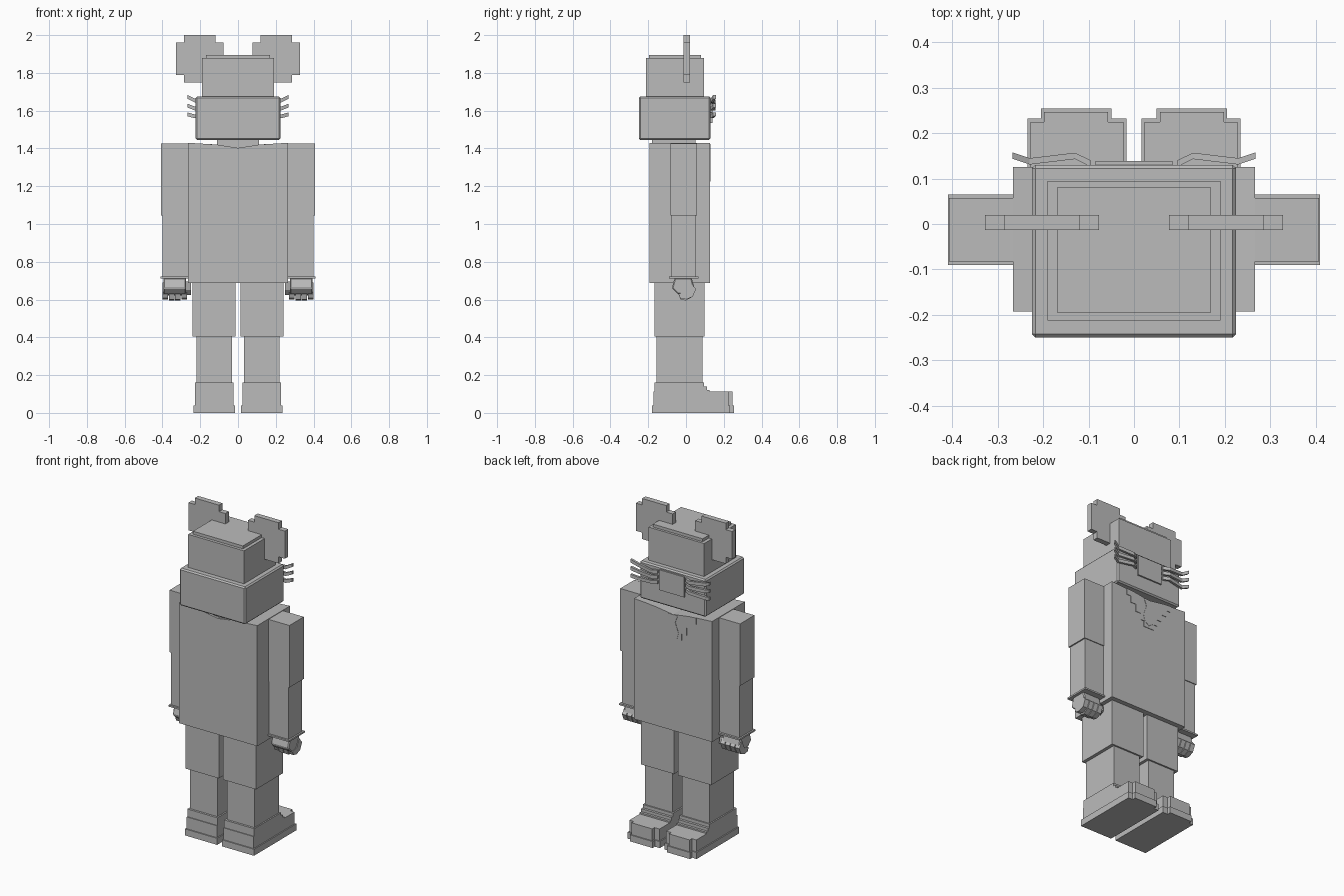
import bpy
import bmesh
from mathutils import Vector

cube = bpy.data.objects.get("Cube")
if cube:
    bpy.data.objects.remove(cube, do_unlink=True)

grey = bpy.data.materials.new("plain_grey")
grey.use_nodes = True
tone = (0.5, 0.5, 0.5, 1)
grey.diffuse_color = tone
grey.node_tree.nodes["Principled BSDF"].inputs["Base Color"].default_value = tone


def finish(name, bm, bevel=0):
    bmesh.ops.recalc_face_normals(bm, faces=bm.faces)
    mesh = bpy.data.meshes.new(name)
    bm.to_mesh(mesh)
    bm.free()
    mesh.materials.append(grey)
    obj = bpy.data.objects.new(name, mesh)
    bpy.context.collection.objects.link(obj)
    if bevel:
        mod = obj.modifiers.new("edge", "BEVEL")
        mod.width, mod.segments = bevel, 1
    return obj


def prism(name, profile, axis, lo, hi, bevel=0):
    """Extrude a 2D outline along the x, y or z axis."""
    bm = bmesh.new()
    place = {"x": lambda a, b: (lo, a, b),
             "y": lambda a, b: (a, lo, b),
             "z": lambda a, b: (a, b, lo)}[axis]
    face = bm.faces.new([bm.verts.new(place(a, b)) for a, b in profile])
    out = bmesh.ops.extrude_face_region(bm, geom=[face])
    shift = Vector([hi - lo if axis == c else 0 for c in "xyz"])
    bmesh.ops.translate(bm, vec=shift,
                        verts=[v for v in out["geom"] if isinstance(v, bmesh.types.BMVert)])
    return finish(name, bm, bevel)


def box(name, x, y, z, bevel=0):
    return prism(name, [(x[0], y[0]), (x[1], y[0]), (x[1], y[1]), (x[0], y[1])],
                 "z", z[0], z[1], bevel)


def mirrored(half):
    """Complete a symmetric outline from its +x half."""
    return half + [(-a, b) for a, b in reversed(half) if a]


def pair(obj):
    """Mirror a +x part to the other side."""
    mod = obj.modifiers.new("mirror", "MIRROR")
    mod.use_axis = (True, False, False)
    return obj


def strand(name, points, width, height):
    """Sweep a small rectangle through points running along x."""
    bm = bmesh.new()
    rings = []
    for p in points:
        rings.append([bm.verts.new((p[0], p[1] + sy * width / 2, p[2] + sz * height / 2))
                      for sy, sz in ((-1, -1), (1, -1), (1, 1), (-1, 1))])
    for a, b in zip(rings, rings[1:]):
        for i in range(4):
            j = (i + 1) % 4
            bm.faces.new((a[i], a[j], b[j], b[i]))
    bm.faces.new(rings[0])
    bm.faces.new(rings[-1])
    return finish(name, bm)


# Head, crown and muzzle
box("lower_head", (-0.225, 0.225), (-0.25, 0.13), (1.445, 1.675), 0.008)
box("upper_head", (-0.19, 0.19), (-0.213, 0.095), (1.66, 1.878))
box("head_cap", (-0.17, 0.17), (-0.195, 0.08), (1.87, 1.896))
box("muzzle", (-0.085, 0.085), (0.12, 0.139), (1.535, 1.66))

# Ears with stepped outlines
ear = [(0.12, 1.75), (0.285, 1.75), (0.285, 1.79), (0.328, 1.79), (0.328, 1.96),
       (0.285, 1.96), (0.285, 2.0), (0.12, 2.0), (0.12, 1.96), (0.077, 1.96),
       (0.077, 1.79), (0.12, 1.79)]
pair(prism("ear", ear, "y", -0.013, 0.02))

# Whiskers, three each side
for i in (-1, 0, 1):
    mid = 1.612 + 0.032 * i
    path = [(0.095, 0.133, mid), (0.13, 0.15, mid), (0.23, 0.138, mid + 0.01 * i),
            (0.268, 0.151, 1.627 + 0.046 * i)]
    pair(strand("whisker", path, 0.014, 0.02))

# Neck and torso with dipped neckline
box("neck", (-0.11, 0.11), (-0.18, 0.05), (1.39, 1.46))
torso = mirrored([(0, 1.403), (0.11, 1.42), (0.266, 1.43), (0.266, 0.688)])
prism("torso", torso, "y", -0.193, 0.126)

# Stepped bib and tie
bib = mirrored([(0, 1.404), (0.11, 1.42), (0.16, 1.424), (0.16, 1.385), (0.13, 1.385),
                (0.13, 1.345), (0.095, 1.345), (0.095, 1.3), (0.06, 1.3),
                (0.06, 1.26), (0.035, 1.26), (0.035, 1.225), (0, 1.225)])
prism("bib", bib, "y", 0.12, 0.129)
tie = mirrored([(0, 1.404), (0.035, 1.404), (0.018, 1.36), (0.04, 1.3), (0.03, 1.26), (0, 1.24)])
prism("tie", tie, "y", 0.12, 0.131)

# Arms and cuffs
pair(box("upper_arm", (0.266, 0.408), (-0.083, 0.057), (1.045, 1.427)))
pair(box("lower_arm", (0.266, 0.4), (-0.079, 0.052), (0.715, 1.045)))
pair(box("cuff", (0.266, 0.41), (-0.09, 0.065), (0.712, 0.722)))

# Fists: palm, curled fingers and thumb
palm = [(-0.06, 0.715), (0.03, 0.715), (0.045, 0.66), (0.015, 0.62), (-0.045, 0.63), (-0.075, 0.66)]
pair(prism("palm", palm, "x", 0.275, 0.395, 0.006))
for i in range(4):
    left = 0.27 + 0.0335 * i
    low = 0.592 + 0.006 * abs(i - 1.5)
    finger = [(0.025, 0.69), (0.053, 0.655), (0.035, 0.615), (0.0, low), (-0.03, low + 0.006),
              (-0.04, 0.63), (0.0, 0.64)]
    pair(prism("finger", finger, "x", left, left + 0.029))
thumb = [(-0.03, 0.695), (0.03, 0.68), (0.035, 0.64), (0.005, 0.625), (-0.02, 0.65)]
pair(prism("thumb", thumb, "x", 0.25, 0.28))

# Legs
pair(box("upper_leg", (0.014, 0.24), (-0.167, 0.097), (0.405, 0.695)))
pair(box("lower_leg", (0.032, 0.22), (-0.155, 0.087), (0.15, 0.405)))


# Shoes: sole, toe box and ankle
def shoe_outline(inset):
    l, r, back = 0.016 + inset, 0.235 - inset, -0.18 + inset
    return [(l, back), (r, back), (r, 0.232 - inset), (0.205 - inset, 0.232 - inset),
            (0.205 - inset, 0.254 - inset), (0.05 + inset, 0.254 - inset),
            (0.05 + inset, 0.232 - inset), (l, 0.232 - inset)]


pair(prism("sole", shoe_outline(0), "z", 0, 0.04))
pair(prism("shoe_toe", shoe_outline(0.007), "z", 0.04, 0.113))
ankle = [(-0.168, 0.1), (0.125, 0.1), (0.125, 0.122), (0.11, 0.122), (0.11, 0.14),
         (0.095, 0.14), (0.095, 0.16), (-0.168, 0.16)]
pair(prism("shoe_ankle", ankle, "x", 0.023, 0.228))
